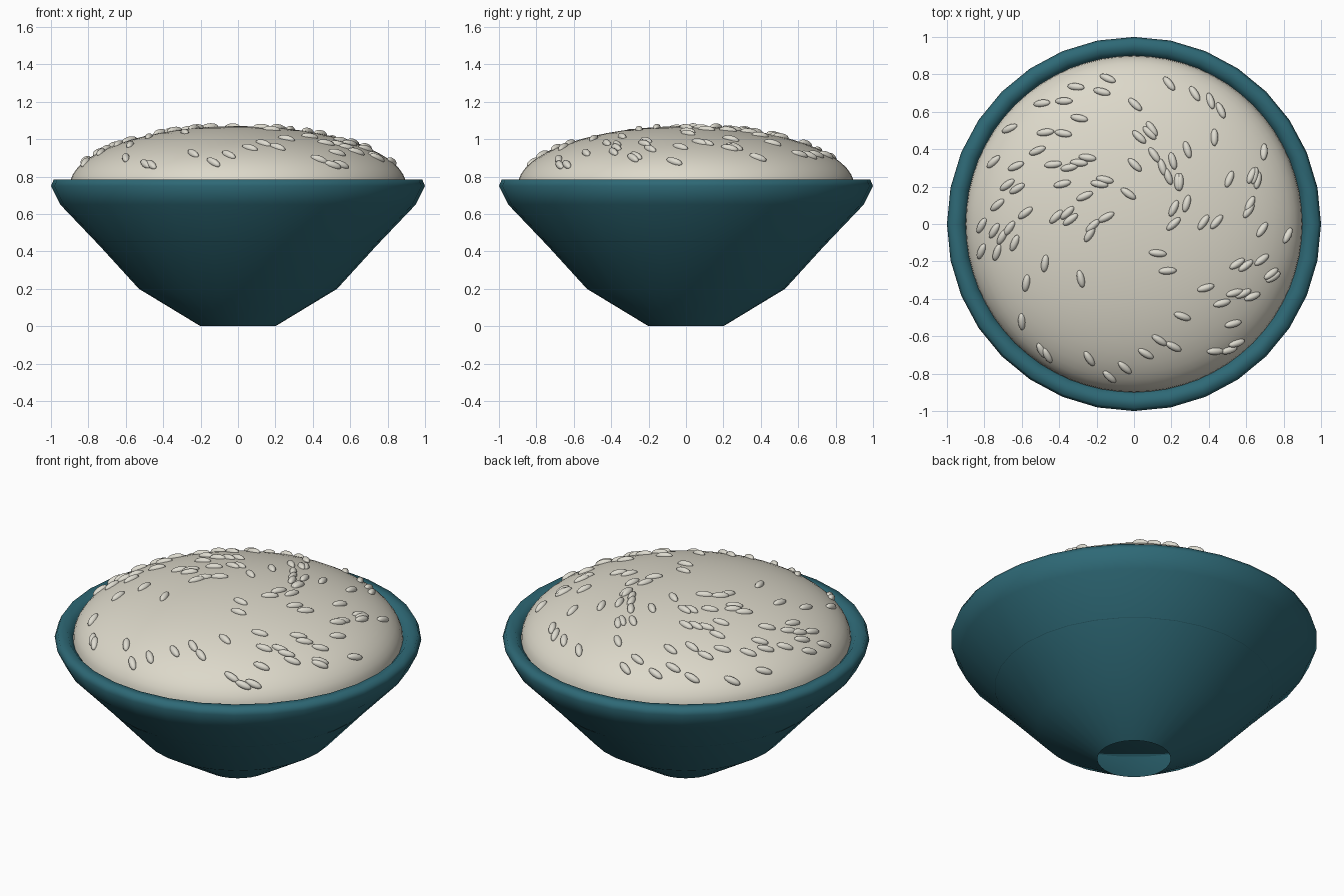
import bpy, bmesh, math, random
from mathutils import Matrix, Vector

cube = bpy.data.objects.get("Cube")
if cube:
    bpy.data.objects.remove(cube, do_unlink=True)


def make_material(name, rgb):
    mat = bpy.data.materials.new(name)
    mat.use_nodes = True
    colour = (*rgb, 1)
    mat.diffuse_color = colour
    bsdf = mat.node_tree.nodes["Principled BSDF"]
    bsdf.inputs["Base Color"].default_value = colour
    bsdf.inputs["Roughness"].default_value = 0.6
    return mat


def finish(name, bm, mat, angle):
    mesh = bpy.data.meshes.new(name)
    bm.to_mesh(mesh)
    bm.free()
    mesh.materials.append(mat)
    obj = bpy.data.objects.new(name, mesh)
    bpy.context.collection.objects.link(obj)
    bpy.ops.object.select_all(action='DESELECT')
    obj.select_set(True)
    bpy.context.view_layer.objects.active = obj
    bpy.ops.object.shade_smooth_by_angle(angle=math.radians(angle))
    return obj


def lathe(name, profile, steps, mat, angle):
    """Spin an (r, z) profile around the z axis."""
    bm = bmesh.new()
    verts = [bm.verts.new((r, 0, z)) for r, z in profile]
    edges = [bm.edges.new(pair) for pair in zip(verts, verts[1:])]
    bmesh.ops.spin(bm, geom=verts + edges, cent=(0, 0, 0), axis=(0, 0, 1),
                   angle=math.tau, steps=steps)
    bmesh.ops.remove_doubles(bm, verts=bm.verts, dist=1e-4)
    return finish(name, bm, mat, angle)


teal = make_material("teal glaze", (0.027, 0.14, 0.18))
cream = make_material("cream rice", (0.72, 0.69, 0.59))
pale = make_material("pale grain", (0.73, 0.71, 0.63))

# Bowl: open foot, flared outside, rounded rim, inner wall and raised floor
lathe("bowl", [(0.2, 0), (0.53, 0.2), (0.74, 0.43), (0.95, 0.65), (1, 0.75),
               (0.985, 0.785), (0.93, 0.785), (0.9, 0.75), (0.86, 0.62),
               (0.76, 0.45), (0, 0.45)], 32, teal, 70)

# Mound: upper half of a flattened sphere
RADIUS, HEIGHT, BASE = 0.9, 0.32, 0.75
arc = [math.pi / 2 * i / 16 for i in range(17)]
lathe("rice_mound", [(RADIUS * math.cos(a), BASE + HEIGHT * math.sin(a)) for a in arc],
      64, cream, 60)

# Grains: small ellipsoids lying on the mound, all turned in a swirl
random.seed(7)
grains = bmesh.new()
for _ in range(98):
    r = 0.85 * math.sqrt(random.uniform(0.01, 1))
    phi = random.uniform(0, math.tau)
    yaw = phi + math.radians(48 + random.uniform(-9, 9))
    x, y = r * math.cos(phi), r * math.sin(phi)
    rise = HEIGHT * math.sqrt(1 - (r / RADIUS) ** 2)
    normal = Vector((x / RADIUS ** 2, y / RADIUS ** 2, rise / HEIGHT ** 2)).normalized()
    along = Vector((math.cos(yaw), math.sin(yaw), 0))
    along = (along - normal * along.dot(normal)).normalized()
    turn = Matrix((along, normal.cross(along), normal)).transposed().to_4x4()
    place = Matrix.Translation((x, y, BASE + rise))
    size = Matrix.Diagonal((0.048, 0.02, 0.02, 1))
    bmesh.ops.create_uvsphere(grains, u_segments=14, v_segments=10, radius=1,
                              matrix=place @ turn @ size)
finish("rice_grains", grains, pale, 60)

# Make all faces point outward
for name in ("bowl", "rice_mound"):
    mesh = bpy.data.objects[name].data
    bm = bmesh.new()
    bm.from_mesh(mesh)
    bmesh.ops.recalc_face_normals(bm, faces=bm.faces)
    top = max(bm.faces, key=lambda f: f.calc_center_median().z)
    if top.normal.z < 0:
        bmesh.ops.reverse_faces(bm, faces=bm.faces)
    bm.to_mesh(mesh)
    bm.free()
